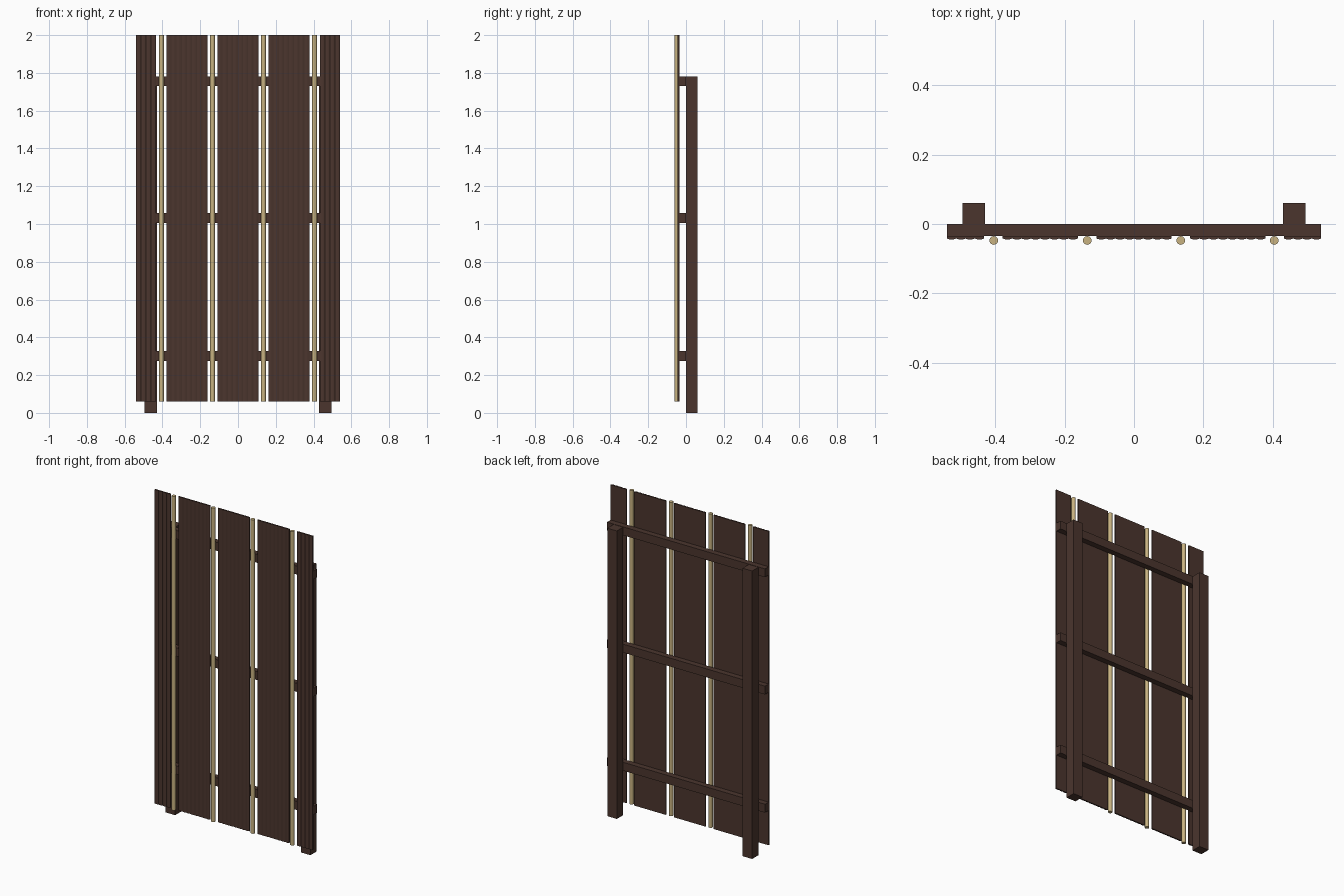
import bpy, bmesh, math

cube = bpy.data.objects.get("Cube")
if cube:
    bpy.data.objects.remove(cube, do_unlink=True)


def material(name, rgb):
    m = bpy.data.materials.new(name)
    m.use_nodes = True
    m.diffuse_color = (*rgb, 1)
    m.node_tree.nodes["Principled BSDF"].inputs["Base Color"].default_value = (*rgb, 1)
    return m


BROWN = material("dark brown wood", (0.07, 0.036, 0.027))
TAN = material("pale cane", (0.58, 0.45, 0.22))


def prism(name, outline, z0, z1, mat):
    """Extrude an anticlockwise xy outline from z0 to z1."""
    bm = bmesh.new()
    face = bm.faces.new([bm.verts.new((x, y, z0)) for x, y in outline])
    top = bmesh.ops.extrude_face_region(bm, geom=[face])["geom"]
    verts = [v for v in top if isinstance(v, bmesh.types.BMVert)]
    bmesh.ops.translate(bm, verts=verts, vec=(0, 0, z1 - z0))
    bmesh.ops.recalc_face_normals(bm, faces=bm.faces)
    mesh = bpy.data.meshes.new(name)
    bm.to_mesh(mesh)
    bm.free()
    mesh.materials.append(mat)
    obj = bpy.data.objects.new(name, mesh)
    bpy.context.collection.objects.link(obj)
    return obj


def box(name, x0, x1, y0, y1, z0, z1):
    return prism(name, [(x0, y0), (x1, y0), (x1, y1), (x0, y1)], z0, z1, BROWN)


def ribbed_board(name, x0, x1, ribs):
    """Board with a flat back and shallow rounded ribs on the front."""
    steps = ribs * 4
    front = [(x0 + (x1 - x0) * i / steps,
              -0.042 - 0.003 * abs(math.sin(math.pi * i / 4)))
             for i in range(steps + 1)]
    prism(name, front + [(x1, BACK), (x0, BACK)], BOTTOM, 2.0, BROWN)


BACK, BOTTOM = -0.035, 0.06

# Posts behind the screen
for side, s in (("right", -1), ("left", 1)):
    a, b = sorted((s * 0.43, s * 0.495))
    box(side + "_post", a, b, 0, 0.061, 0, 1.78)

# Cross rails
for name, z in (("lower", 0.275), ("middle", 1.005), ("upper", 1.73)):
    box(name + "_rail", -0.54, 0.54, BACK, 0, z, z + 0.052)

# Vertical boards: narrow at the edges, wide between
ribbed_board("centre_board", -0.108, 0.108, 8)
for side, s in (("right", -1), ("left", 1)):
    ribbed_board(side + "_inner_board", *sorted((s * 0.162, s * 0.379)), 8)
    ribbed_board(side + "_edge_board", *sorted((s * 0.433, s * 0.54)), 4)

# Round canes standing in the gaps
for i, x in enumerate((-0.405, -0.135, 0.135, 0.405)):
    bpy.ops.mesh.primitive_cylinder_add(
        vertices=16, radius=0.0125, depth=2.0 - BOTTOM,
        location=(x, -0.0475, (2.0 + BOTTOM) / 2))
    cane = bpy.context.object
    cane.name = "cane_%d" % (i + 1)
    cane.data.materials.append(TAN)
    bpy.ops.object.shade_smooth_by_angle()
